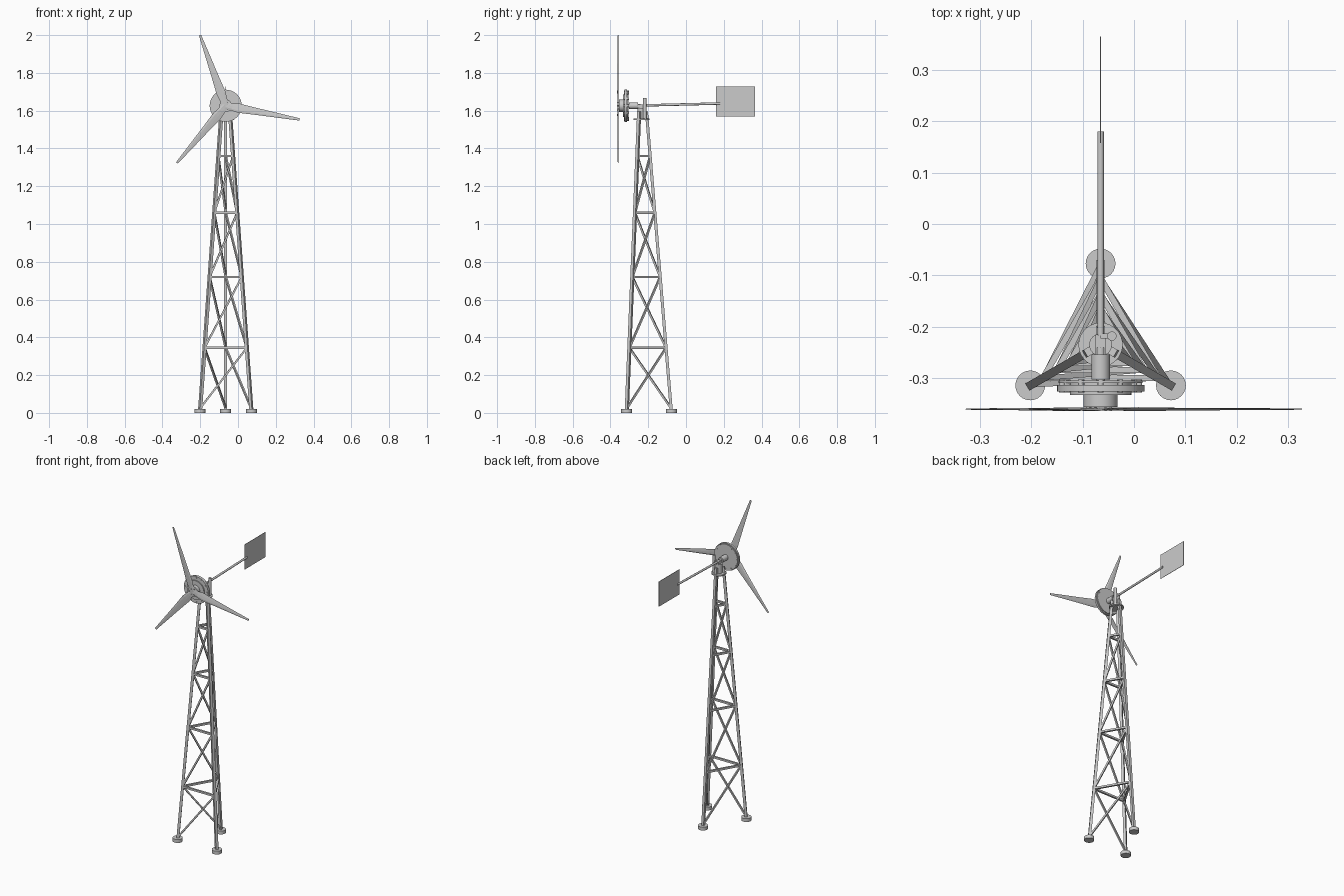
import bpy, bmesh, math
from mathutils import Vector, Matrix

if "Cube" in bpy.data.objects:
    bpy.data.objects.remove(bpy.data.objects["Cube"])

CX, CY = -0.065, -0.235      # tower axis
HZ = 1.626                   # rotor height


def finish(name, bm):
    bmesh.ops.recalc_face_normals(bm, faces=bm.faces[:])
    me = bpy.data.meshes.new(name)
    bm.to_mesh(me)
    bm.free()
    ob = bpy.data.objects.new(name, me)
    bpy.context.collection.objects.link(ob)
    return ob


def frame(p, q):
    d = q - p
    return Matrix.Translation((p + q) / 2) @ d.to_track_quat('Z', 'Y').to_matrix().to_4x4(), d.length


def bar(name, p, q, w, t):
    # rectangular bar between two points
    m, length = frame(Vector(p), Vector(q))
    bm = bmesh.new()
    bmesh.ops.create_cube(bm, size=1, matrix=m @ Matrix.Diagonal((w, t, length, 1)))
    return finish(name, bm)


def rod(name, p, q, r, seg=24):
    # round bar or disc between two points
    m, length = frame(Vector(p), Vector(q))
    bm = bmesh.new()
    bmesh.ops.create_cone(bm, cap_ends=True, segments=seg, radius1=r, radius2=r, depth=length, matrix=m)
    ob = finish(name, bm)
    for f in ob.data.polygons:
        f.use_smooth = len(f.vertices) == 4
    ob.data.set_sharp_from_angle(angle=math.radians(50))
    return ob


def corner(i, z):
    # point on tower leg i at height z
    r = 0.158 - 0.083 * z
    a = math.radians(90 + 120 * i)
    return Vector((CX + r * math.cos(a), CY + r * math.sin(a), z))


def disc(name, y0, y1, r, seg=40):
    return rod(name, (CX, y0, HZ), (CX, y1, HZ), r, seg)


# Legs and feet
for i in range(3):
    bar(f"tower_leg_{i}", corner(i, 0.01), corner(i, 1.595), 0.016, 0.016)
    c = corner(i, 0)
    rod(f"foot_{i}", c, c + Vector((0, 0, 0.021)), 0.029)

# Horizontal rings and one diagonal brace per panel, turning the same way round
levels = [0.025, 0.345, 0.72, 1.06, 1.36]
for i in range(3):
    j = (i - 1) % 3
    for k, z in enumerate(levels):
        if k:
            bar(f"ring_bar_{i}_{k}", corner(i, z), corner(j, z), 0.012, 0.012)
        if k < 4:
            bar(f"brace_{i}_{k}", corner(i, levels[k + 1]), corner(j, z), 0.010, 0.010)

# Yaw bearing and head
rod("yaw_plate", (CX, CY, 1.551), (CX, CY, 1.559), 0.043, 32)
rod("yaw_tube", (CX, CY, 1.55), (CX, CY, 1.615), 0.022)
bar("head_block", (CX, -0.255, HZ - 0.006), (CX, -0.215, HZ - 0.006), 0.02, 0.024)
rod("hinge_post", (-0.043, -0.218, 1.559), (-0.043, -0.218, 1.667), 0.009, 16)
bar("hinge_bracket", (CX, -0.218, 1.625), (-0.043, -0.218, 1.625), 0.01, 0.02)

# Generator stack and hub
disc("shaft_housing", -0.303, -0.254, 0.018, 24)
disc("shaft", -0.35, -0.24, 0.009, 16)
disc("rear_rotor_disc", -0.309, -0.304, 0.082)
disc("generator_core", -0.326, -0.309, 0.062)
disc("front_rotor_disc", -0.326, -0.313, 0.085)
disc("front_plate", -0.333, -0.326, 0.06)
disc("hub", -0.356, -0.333, 0.033, 32)
for n in range(12):
    a = math.radians(30 * n)
    x, z = CX + 0.075 * math.cos(a), HZ + 0.075 * math.sin(a)
    rod(f"generator_bolt_{n}", (x, -0.328, z), (x, -0.303, z), 0.006, 8)
for n in range(6):
    a = math.radians(60 * n)
    x, z = CX + 0.02 * math.cos(a), HZ + 0.02 * math.sin(a)
    rod(f"hub_bolt_{n}", (x, -0.364, z), (x, -0.355, z), 0.003, 6)

# Blades: tapered, lightly twisted sections (radius, chord, thickness, twist)
sections = [(0.0, 0.034, 0.006, 0), (0.035, 0.040, 0.006, 3), (0.07, 0.050, 0.006, 8),
            (0.16, 0.038, 0.005, 6), (0.28, 0.025, 0.004, 4), (0.398, 0.012, 0.003, 2)]
profile = [(-0.5, 0), (-0.25, 0.5), (0.1, 0.4), (0.5, 0), (0.1, -0.3), (-0.25, -0.4)]
for n, ang in enumerate((110, -10.5, 229.5)):
    a = math.radians(ang)
    along = Vector((math.cos(a), 0, math.sin(a)))
    side = Vector((-math.sin(a), 0, math.cos(a)))
    bm = bmesh.new()
    loops = []
    for r, chord, thick, tw in sections:
        t = math.radians(tw)
        loop = []
        for u, v in profile:
            u, v = u * chord, v * thick
            s, y = u * math.cos(t) - v * math.sin(t), u * math.sin(t) + v * math.cos(t)
            loop.append(bm.verts.new(Vector((CX, -0.36, HZ)) + along * r + side * s + Vector((0, y, 0))))
        loops.append(loop)
    for l0, l1 in zip(loops, loops[1:]):
        for k in range(6):
            m = (k + 1) % 6
            bm.faces.new((l0[k], l0[m], l1[m], l1[k]))
    bm.faces.new(loops[0])
    bm.faces.new(loops[-1])
    finish(f"blade_{n}", bm)

# Tail boom and vane
rod("tail_boom", (CX, -0.217, 1.628), (CX, 0.18, 1.638), 0.0065, 16)
bar("tail_vane", (CX, 0.158, 1.648), (CX, 0.365, 1.648), 0.002, 0.158)
